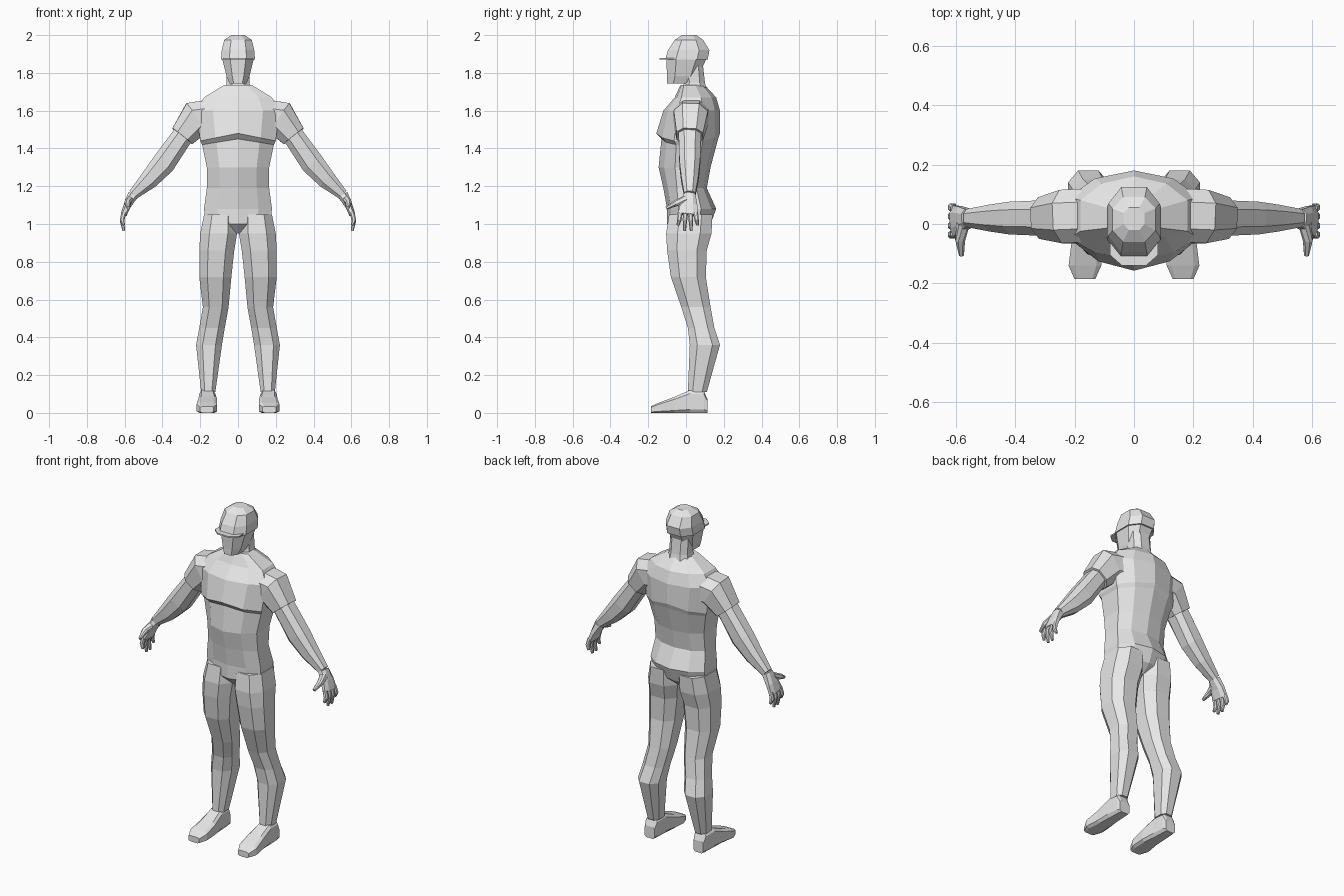
import bpy, bmesh
from mathutils import Vector

cube = bpy.data.objects.get("Cube")
if cube:
    bpy.data.objects.remove(cube, do_unlink=True)

SHADE = (.8, .8, .8, 1)
grey = bpy.data.materials.new("light_grey")
grey.use_nodes = True
grey.diffuse_color = SHADE
grey.node_tree.nodes["Principled BSDF"].inputs["Base Color"].default_value = SHADE


def loft(name, rings, mirror=False):
    """Skin a list of equal-sized rings, cap both ends, optionally mirror in x."""
    bm = bmesh.new()
    loops = [[bm.verts.new(point) for point in ring] for ring in rings]
    count = len(loops[0])
    for lower, upper in zip(loops, loops[1:]):
        for i in range(count):
            j = (i + 1) % count
            bm.faces.new((lower[i], lower[j], upper[j], upper[i]))
    bm.faces.new(loops[0])
    bm.faces.new(loops[-1])
    bmesh.ops.recalc_face_normals(bm, faces=bm.faces[:])
    mesh = bpy.data.meshes.new(name)
    bm.to_mesh(mesh)
    bm.free()
    mesh.materials.append(grey)
    part = bpy.data.objects.new(name, mesh)
    bpy.context.collection.objects.link(part)
    if mirror:
        part.modifiers.new("Mirror", 'MIRROR').use_mirror_merge = False


def chamfered(centre, u, v, flat=.5):
    """Eight-sided ring: a rectangle with half axes u and v and cut corners."""
    corners = []
    for a, b in ((1, 1), (-1, 1), (-1, -1), (1, -1)):
        pair = [centre + u * a + v * b * flat, centre + u * a * flat + v * b]
        corners += pair if a == b else reversed(pair)
    return corners


def level(height, left, right, front, back):
    """Horizontal chamfered section."""
    centre = Vector((left + right, front + back, height * 2)) / 2
    return chamfered(centre, Vector((right - left, 0, 0)) / 2, Vector((0, back - front, 0)) / 2)


def centred(height, width, front, back):
    return level(height, -width, width, front, back)


def body(height, width, front, back, drop=0):
    """Ten-sided body section with a ridge down the chest and the spine."""
    right = [Vector((width * across, edge * depth, height - drop * across))
             for across, edge, depth in ((.6, front, .8), (1, front, .4), (1, back, .5), (.6, back, .85))]
    left = [Vector((-p.x, p.y, p.z)) for p in reversed(right)]
    return [Vector((0, front, height)), *right, Vector((0, back, height)), *left]


def upright(y, left, right, top):
    """Vertical section standing on the ground."""
    centre = Vector((left + right, y * 2, top)) / 2
    return chamfered(centre, Vector((right - left, 0, 0)) / 2, Vector((0, 0, top)) / 2, flat=.7)


def joint(x, y, z, thick, depth):
    return Vector((x, y, z)), thick, depth


def limb(name, joints):
    """Mirrored limb whose sections stand square to the path of its joints."""
    rings = []
    for i, (centre, thick, depth) in enumerate(joints):
        before, after = joints[max(i - 1, 0)][0], joints[min(i + 1, len(joints) - 1)][0]
        along = (after - before).normalized()
        u = along.cross(Vector((0, 1, 0))).normalized()
        rings.append(chamfered(centre, u * thick, along.cross(u) * depth))
    loft(name, rings, mirror=True)


# Body
loft("torso", [
    body(height=.95, width=.07, front=-.05, back=.07),
    body(height=1, width=.17, front=-.1, back=.13),
    body(height=1.08, width=.18, front=-.1, back=.16),
    body(height=1.19, width=.165, front=-.12, back=.11),
    body(height=1.3, width=.165, front=-.145, back=.13),
    body(height=1.45, width=.19, front=-.13, back=.17, drop=.03),
    body(height=1.48, width=.2, front=-.157, back=.18, drop=.04),
    body(height=1.6, width=.22, front=-.12, back=.18),
    body(height=1.67, width=.18, front=-.06, back=.16),
    body(height=1.735, width=.075, front=-.03, back=.1),
])

# Neck, head and cap
loft("neck", [
    centred(height=1.66, width=.08, front=-.03, back=.12),
    centred(height=1.75, width=.06, front=-.01, back=.1),
    centred(height=1.84, width=.06, front=-.01, back=.09),
])
loft("head", [
    centred(height=1.745, width=.045, front=-.1, back=.03),
    centred(height=1.78, width=.06, front=-.1, back=.065),
    centred(height=1.88, width=.085, front=-.105, back=.11),
])
loft("cap_crown", [
    centred(height=1.87, width=.09, front=-.11, back=.115),
    centred(height=1.92, width=.086, front=-.095, back=.124),
    centred(height=1.975, width=.073, front=-.06, back=.09),
    centred(height=2, width=.035, front=-.02, back=.055),
])
loft("cap_brim", [centred(height=h, width=.08, front=-.14, back=0) for h in (1.872, 1.88)])

# Arms
limb("sleeve", [
    joint(x=.14, y=.03, z=1.57, thick=.09, depth=.09),
    joint(x=.22, y=.025, z=1.56, thick=.095, depth=.09),
    joint(x=.295, y=.02, z=1.465, thick=.067, depth=.07),
])
limb("arm", [
    joint(x=.28, y=.02, z=1.485, thick=.055, depth=.06),
    joint(x=.395, y=.02, z=1.32, thick=.062, depth=.055),
    joint(x=.47, y=.02, z=1.235, thick=.05, depth=.045),
    joint(x=.555, y=.02, z=1.155, thick=.028, depth=.03),
])

# Hands
limb("palm", [
    joint(x=.555, y=.02, z=1.155, thick=.028, depth=.03),
    joint(x=.585, y=.015, z=1.1, thick=.02, depth=.045),
    joint(x=.605, y=.01, z=1.05, thick=.016, depth=.053),
])
for i, finger in enumerate(("index", "middle", "ring", "little")):
    spread = i - 1.5
    y = .01 + spread * .027
    tip = .96 + spread ** 2 * .015
    limb(finger + "_finger", [
        joint(x=.604, y=y, z=1.06, thick=.013, depth=.013),
        joint(x=.614, y=y + spread * .004, z=1.02, thick=.012, depth=.012),
        joint(x=.605, y=y + spread * .008, z=tip, thick=.007, depth=.007),
    ])
limb("thumb", [
    joint(x=.575, y=0, z=1.13, thick=.02, depth=.02),
    joint(x=.585, y=-.055, z=1.11, thick=.016, depth=.016),
    joint(x=.58, y=-.105, z=1.085, thick=.008, depth=.008),
])

# Legs
loft("leg", [
    level(height=1.05, left=.01, right=.18, front=-.09, back=.14),
    level(height=.95, left=.005, right=.2, front=-.105, back=.135),
    level(height=.86, left=.02, right=.205, front=-.1, back=.11),
    level(height=.72, left=.035, right=.205, front=-.08, back=.105),
    level(height=.56, left=.05, right=.186, front=-.025, back=.13),
    level(height=.45, left=.07, right=.205, front=.01, back=.15),
    level(height=.36, left=.085, right=.222, front=.02, back=.18),
    level(height=.11, left=.12, right=.195, front=.01, back=.11),
], mirror=True)

# Shoes, from heel to toe
loft("shoe", [
    upright(y=.115, left=.13, right=.195, top=.07),
    upright(y=.095, left=.125, right=.2, top=.115),
    upright(y=.02, left=.12, right=.205, top=.12),
    upright(y=-.06, left=.11, right=.21, top=.085),
    upright(y=-.14, left=.11, right=.22, top=.055),
    upright(y=-.185, left=.13, right=.2, top=.035),
], mirror=True)
